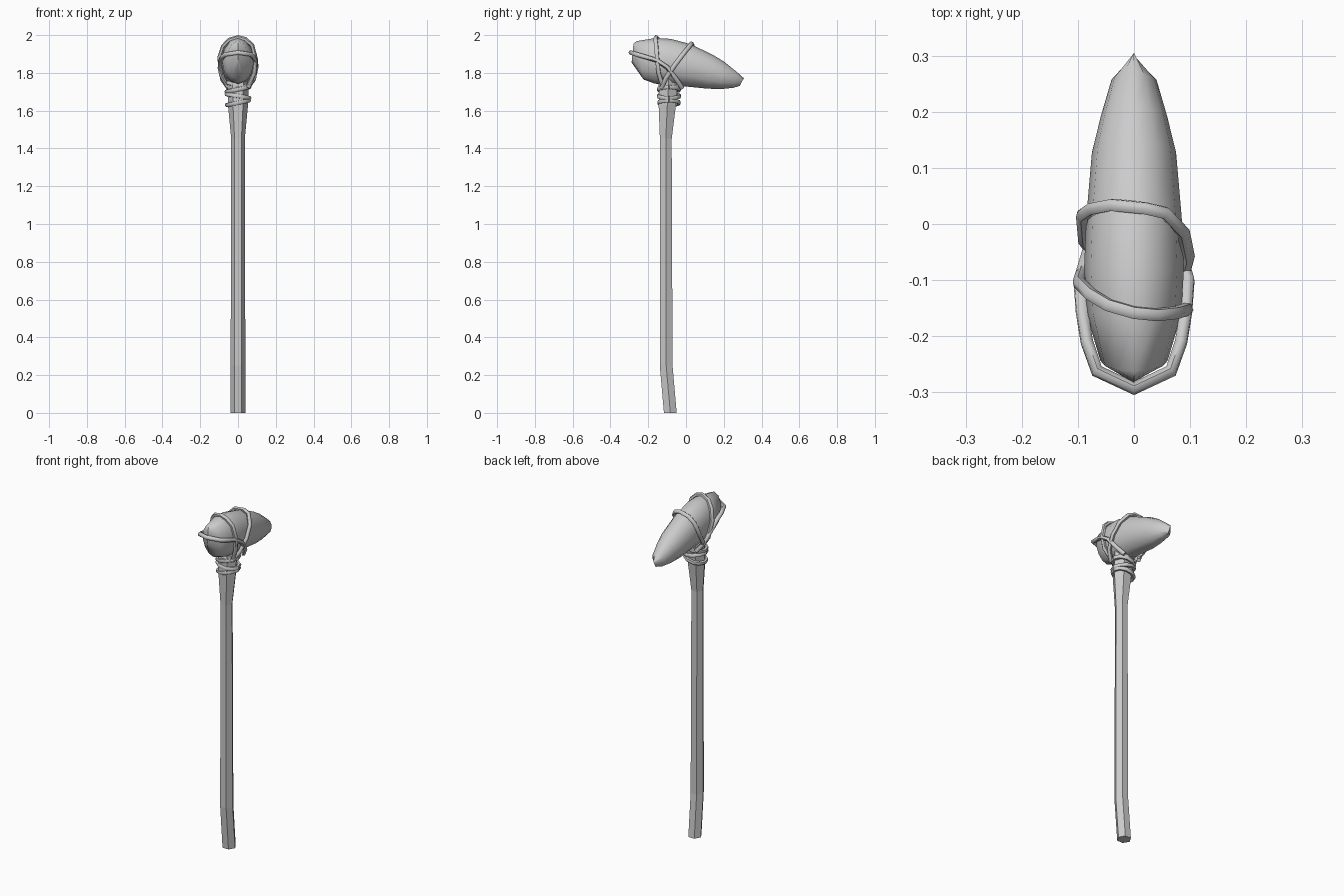
import bpy, bmesh, math
from mathutils import Vector

if "Cube" in bpy.data.objects:
    bpy.data.objects.remove(bpy.data.objects["Cube"])


def loft(name, rings, smooth_angle=None):
    """Skin a list of equal-length point rings into a closed solid."""
    bm = bmesh.new()
    rows = [[bm.verts.new(p) for p in r] for r in rings]
    n = len(rows[0])
    for a, b in zip(rows, rows[1:]):
        for i in range(n):
            j = (i + 1) % n
            bm.faces.new((a[i], a[j], b[j], b[i]))
    if smooth_angle is None:
        bm.faces.new(rows[0])
        bm.faces.new(rows[-1])
    bmesh.ops.remove_doubles(bm, verts=bm.verts, dist=0.0005)
    bmesh.ops.recalc_face_normals(bm, faces=bm.faces)
    me = bpy.data.meshes.new(name)
    bm.to_mesh(me)
    bm.free()
    ob = bpy.data.objects.new(name, me)
    bpy.context.collection.objects.link(ob)
    if smooth_angle:
        finish(ob, smooth_angle)
    return ob


def finish(ob, angle, convert=False):
    bpy.ops.object.select_all(action='DESELECT')
    ob.select_set(True)
    bpy.context.view_layer.objects.active = ob
    if convert:
        bpy.ops.object.convert(target='MESH')
    bpy.ops.object.shade_smooth_by_angle(angle=math.radians(angle))


def rope(name, pts, radius=0.012):
    cu = bpy.data.curves.new(name, 'CURVE')
    cu.dimensions = '3D'
    cu.bevel_depth = radius
    cu.bevel_resolution = 1
    cu.use_fill_caps = True
    sp = cu.splines.new('POLY')
    sp.points.add(len(pts) - 1)
    for p, co in zip(sp.points, pts):
        p.co = (*co, 1)
    ob = bpy.data.objects.new(name, cu)
    bpy.context.collection.objects.link(ob)
    finish(ob, 60, convert=True)


# Hexagonal handle, bent at the foot and flared at the top: (z, centre y, radius)
handle = [(0, -0.083, 0.039), (0.25, -0.105, 0.039), (1.45, -0.107, 0.036),
          (1.63, -0.099, 0.053), (1.80, -0.09, 0.058)]
loft("handle", [[(r * math.cos(k * math.pi / 3), cy + r * math.sin(k * math.pi / 3), z)
                 for k in range(6)] for z, cy, r in handle])

# Stone head: top (y, z), bottom (y, z), half width of each section
head = [((-0.278, 1.955), (-0.288, 1.855), 0.0),
        ((-0.262, 1.968), (-0.225, 1.765), 0.060),
        ((-0.16, 1.985), (-0.165, 1.743), 0.084),
        ((-0.08, 1.98), (-0.08, 1.735), 0.089),
        ((0.025, 1.952), (0.0, 1.728), 0.085),
        ((0.145, 1.894), (0.11, 1.717), 0.075),
        ((0.205, 1.857), (0.18, 1.714), 0.059),
        ((0.265, 1.808), (0.25, 1.721), 0.040),
        ((0.306, 1.772), (0.285, 1.731), 0.0)]
rings = []
for t, b, w in head:
    top, bot = Vector((0, *t)), Vector((0, *b))
    mid, half = (top + bot) / 2, (top - bot) / 2
    rings.append([mid + half * math.cos(k * math.pi / 6)
                  + Vector((w * math.sin(k * math.pi / 6), 0, 0)) for k in range(12)])
loft("stone_head", rings, 50)

# Lashings over the head
rope("lashing_front", [(0.05, -0.12, 1.72), (0.085, -0.145, 1.80), (0.094, -0.152, 1.87),
                       (0.075, -0.158, 1.945), (0.04, -0.162, 1.978), (0, -0.158, 1.988),
                       (-0.045, -0.145, 1.975), (-0.078, -0.125, 1.94), (-0.098, -0.105, 1.88),
                       (-0.09, -0.08, 1.79), (-0.05, -0.06, 1.72)])
rope("lashing_rear", [(0.05, -0.13, 1.72), (0.085, -0.105, 1.775), (0.097, -0.06, 1.84),
                      (0.088, -0.015, 1.90), (0.055, 0.02, 1.943), (0.02, 0.028, 1.955),
                      (-0.04, 0.034, 1.945), (-0.075, 0.027, 1.91), (-0.092, 0.015, 1.86),
                      (-0.088, -0.03, 1.785), (-0.05, -0.08, 1.72)])
side = [(0.05, -0.02, 1.72), (0.082, -0.05, 1.765), (0.097, -0.1, 1.83),
        (0.093, -0.155, 1.866), (0.084, -0.21, 1.883), (0.066, -0.262, 1.898)]
rope("lashing_around_butt", side + [(0, -0.293, 1.908)] + [(-x, y, z) for x, y, z in side[::-1]])

# Slightly tilted wraps round the neck
for i, (z, tilt, r) in enumerate([(1.642, 0.012, 0.058), (1.677, -0.010, 0.060),
                                  (1.713, 0.012, 0.060), (1.735, -0.012, 0.052)]):
    rope("neck_wrap_%d" % (i + 1),
         [(r * math.cos(a), -0.09 + r * 0.92 * math.sin(a), z + tilt * math.cos(a))
          for a in (k * math.pi / 5 for k in range(11))])
